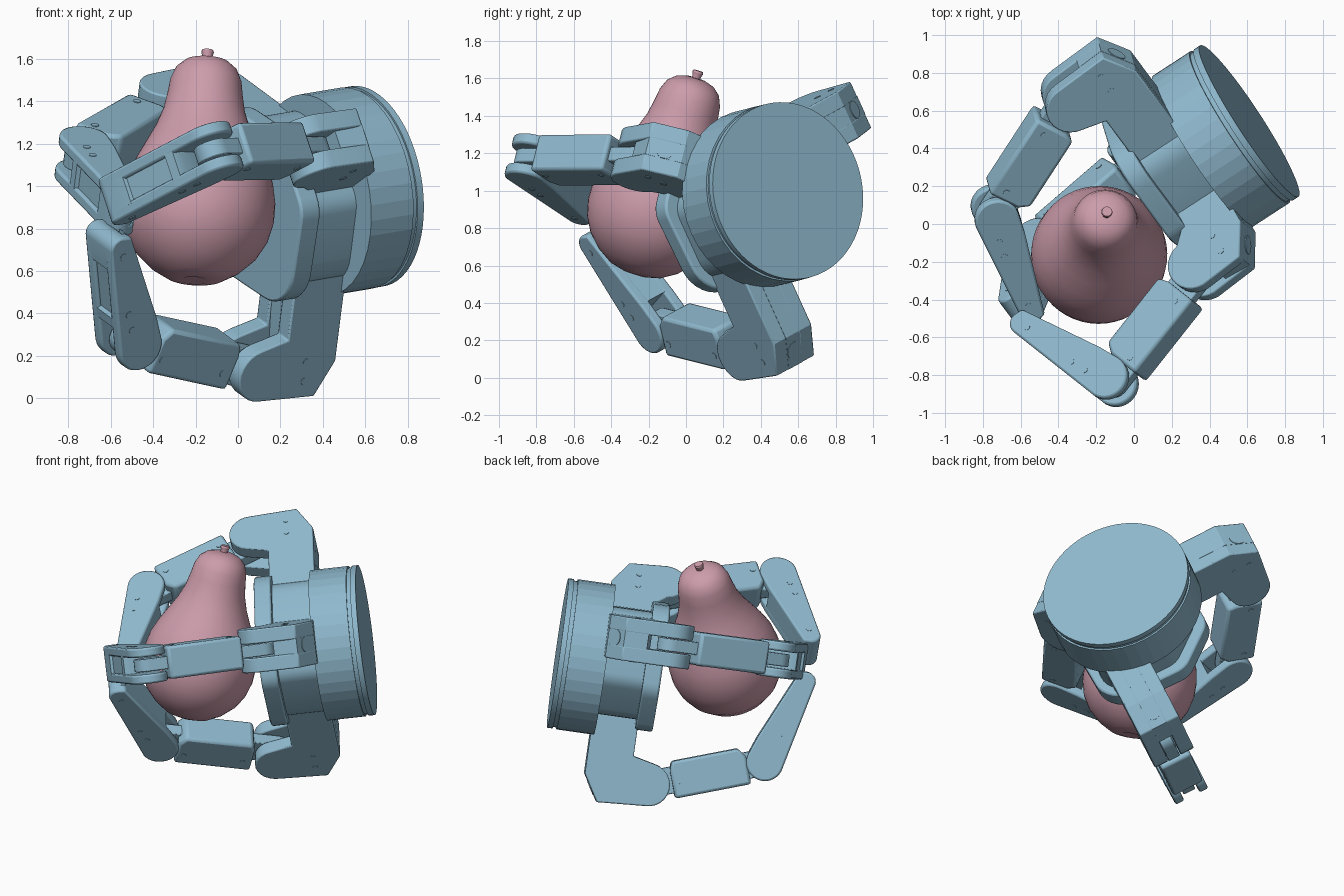
import bpy, bmesh, math
from math import cos, sin, radians, pi
from mathutils import Matrix, Vector

cube = bpy.data.objects.get("Cube")
if cube:
    bpy.data.objects.remove(cube)


def material(name, rgb):
    m = bpy.data.materials.new(name)
    m.use_nodes = True
    m.diffuse_color = (*rgb, 1)
    m.node_tree.nodes["Principled BSDF"].inputs["Base Color"].default_value = (*rgb, 1)
    return m


BLUE = material("steel blue", (0.275, 0.485, 0.615))
PINK = material("dusty pink", (0.61, 0.335, 0.41))


def finish(name, bm, mat, matrix, bevel=0.0, smooth=30):
    bmesh.ops.recalc_face_normals(bm, faces=bm.faces)
    me = bpy.data.meshes.new(name)
    bm.to_mesh(me)
    bm.free()
    me.materials.append(mat)
    ob = bpy.data.objects.new(name, me)
    bpy.context.collection.objects.link(ob)
    ob.matrix_world = matrix
    if bevel:
        b = ob.modifiers.new("edge_bevel", "BEVEL")
        b.width, b.segments, b.limit_method = bevel, 2, "ANGLE"
        b.angle_limit = radians(35)
    if smooth:
        bpy.ops.object.select_all(action="DESELECT")
        ob.select_set(True)
        bpy.context.view_layer.objects.active = ob
        bpy.ops.object.shade_smooth_by_angle(angle=radians(smooth))
    return ob


def plate(name, points, low, high, matrix, bevel=0.0):
    """Extrude a flat outline from low to high along local z."""
    bm = bmesh.new()
    face = bm.faces.new([bm.verts.new((x, y, low)) for x, y in points])
    new = bmesh.ops.extrude_face_region(bm, geom=[face])["geom"]
    bmesh.ops.translate(bm, vec=(0, 0, high - low),
                        verts=[v for v in new if isinstance(v, bmesh.types.BMVert)])
    return finish(name, bm, BLUE, matrix, bevel)


def lathe(name, profile, sides, mat, matrix, smooth=30):
    """Spin (radius, height) points around local z."""
    bm = bmesh.new()
    verts = [bm.verts.new((r, 0, h)) for r, h in profile]
    edges = [bm.edges.new(pair) for pair in zip(verts, verts[1:])]
    bmesh.ops.spin(bm, geom=verts + edges, cent=(0, 0, 0), axis=(0, 0, 1),
                   angle=2 * pi, steps=sides)
    bmesh.ops.remove_doubles(bm, verts=bm.verts, dist=0.0005)
    return finish(name, bm, mat, matrix, 0, smooth)


def disc(name, radius, low, high, matrix, sides=20):
    return lathe(name, [(0, low), (radius, low), (radius, high), (0, high)], sides, BLUE, matrix)


def arc(cx, cy, r, start, end, steps=12):
    return [(cx + r * cos(radians(start + (end - start) * i / steps)),
             cy + r * sin(radians(start + (end - start) * i / steps))) for i in range(steps + 1)]


def hull(points):
    """Convex outline around a set of points."""
    pts = sorted(set(points))

    def half(seq):
        out = []
        for p in seq:
            while len(out) > 1 and ((out[-1][0] - out[-2][0]) * (p[1] - out[-2][1])
                                    - (out[-1][1] - out[-2][1]) * (p[0] - out[-2][0])) <= 1e-7:
                out.pop()
            out.append(p)
        return out[:-1]
    return half(pts) + half(pts[::-1])


def frame(origin, x, y, z):
    m = Matrix((x, y, z)).transposed().to_4x4()
    m.translation = origin
    return m


# Hand frame: origin at the centre of the back cover, local z points to the fingers
back = Vector((0.83, 0.54, 0.14)).normalized()
side = Vector((-back.y, back.x, 0)).normalized()
up = back.cross(side)
turn = radians(-21)
hx = side * cos(turn) + up * sin(turn)
hy = hx.cross(back)
HAND = frame(Vector((0.61, 0.545, 1.0)), hx, hy, -back)

# Round housing with a stepped back cover
lathe("housing", [(0, 0.06), (0.48, 0.06), (0.48, 0.30), (0, 0.30)], 40, BLUE, HAND, 0)
lathe("back_cover", [(0, 0), (0.478, 0), (0.478, 0.035), (0.468, 0.035), (0.468, 0.065), (0, 0.065)],
      64, BLUE, HAND)

# Palm: rounded front plate and a smaller core of the same outline
outline = []
for y in (-1, 1):
    outline += arc(0, y * 0.26, 0.215, 0, 360, 32)
    for x in (-1, 1):
        outline += arc(x * 0.26, y * 0.12, 0.14, 0, 360, 32)
outline = hull(outline)
plate("palm_plate", outline, 0.55, 0.66, HAND, 0.012)
plate("palm_core", [(x * 0.82, y * 0.88) for x, y in outline], 0.29, 0.56, HAND)

LINK, TIP = 0.75, 0.65


def screw_pair(name, matrix, spots, half_width):
    for i, (x, y) in enumerate(spots):
        for s in (-1, 1):
            disc(f"{name}_{i}", 0.018, s * half_width, s * (half_width + 0.003),
                 matrix @ Matrix.Translation((x, y, 0)), 12)


def link_frame(base, x, y, angle):
    """Local x runs along the link, local y is the outer side of the finger."""
    a = radians(angle)
    f = Vector((sin(a), cos(a), 0))
    o = Vector((cos(a), -sin(a), 0))
    return base @ frame(Vector((x, y, 0)), f, o, f.cross(o))


def finger(name, pivot, knuckle, heading, lean, curl):
    h = radians(heading)
    r = Vector((cos(h), sin(h), 0))
    f = Vector((0, 0, 1))
    origin = Vector((*pivot, 0))
    base = HAND @ frame(origin, r, f, r.cross(f))
    kx, ky = knuckle

    # Arm with a forked knuckle
    arm = [(0, 0.28), (0.52, 0.28), (0.69, 0.38)] + arc(kx, ky, 0.135, 0, 170) + [(0.37, 0.57), (0, 0.57)]
    core = [(0, 0.28), (0.52, 0.28), (0.69, 0.38), (0.68, 0.53), (0.3, 0.56), (0, 0.56)]
    for s, tag in ((-1, "a"), (1, "b")):
        plate(f"{name}_knuckle_cheek_{tag}", arm, *sorted((s * 0.045, s * 0.138)), base, 0.008)
    plate(f"{name}_knuckle_core", core, -0.05, 0.05, base)
    disc(f"{name}_pivot", 0.135, 0.285, 0.565, HAND @ Matrix.Translation(origin), 28)
    screw_pair(f"{name}_knuckle_screw", base, [(0.6, 0.45), (0.5, 0.45)], 0.138)
    chamfer = Vector((0.507, -0.862, 0))
    along = Vector((0.862, 0.507, 0))
    disc(f"{name}_knuckle_plug", 0.05, -0.01, 0.004,
         base @ frame(Vector((0.605, 0.33, 0)), along, chamfer.cross(along), chamfer))

    # Middle link: narrow tongue through a padded block
    mid = link_frame(base, kx, ky, lean)
    tongue = arc(0, 0, 0.085, 90, 270) + arc(LINK, 0, 0.085, -90, 90)
    plate(f"{name}_tongue", tongue, -0.04, 0.04, mid, 0.006)
    block = [(0.17, -0.118), (0.60, -0.118), (0.64, -0.06), (0.64, 0.118), (0.15, 0.118), (0.15, -0.06)]
    plate(f"{name}_middle_block", block, -0.105, 0.105, mid, 0.018)
    screw_pair(f"{name}_middle_screw", mid, [(0.21, 0.04), (0.59, 0.04)], 0.105)

    # Fingertip: solid pad with a recessed back panel, forked at the joint
    a = radians(lean)
    end = link_frame(base, kx + LINK * sin(a), ky + LINK * cos(a), curl)
    nose = arc(TIP - 0.075, 0, 0.06, -80, 80)
    cheek = hull(arc(0, 0, 0.118, 0, 360, 32) + nose + [(TIP - 0.04, -0.065), (0.12, -0.115)])
    centre = [(0.13, -0.113), (TIP - 0.04, -0.064)] + nose + [
        (0.47, 0.071), (0.46, 0.055), (0.21, 0.08), (0.2, 0.098), (0.15, 0.102), (0.13, 0.06)]
    for s, tag in ((-1, "a"), (1, "b")):
        plate(f"{name}_tip_cheek_{tag}", cheek, *sorted((s * 0.055, s * 0.115)), end, 0.012)
    plate(f"{name}_tip_centre", centre, -0.07, 0.07, end)
    screw_pair(f"{name}_tip_screw", end, [(0.12, 0.03), (0.21, 0.03), (0.53, 0.0)], 0.115)


finger("upper_finger", (0.035, -0.268), (0.536, 0.68), -45, -25, -75)
finger("lower_finger", (0.03, 0.268), (0.536, 0.69), 45, -19, -71)
finger("front_finger", (0, -0.055), (0.575, 0.62), 180, 20, -64)

# Pear, leaning back, with a short stem
axis = Vector((0.06, 0.33, 1.05)).normalized()
px = Vector((0, 1, 0)).cross(axis).normalized()
PEAR = frame(Vector((-0.205, -0.275, 0.555)), px, axis.cross(px), axis)
curve = [(0, 0.02), (0.06, 0.0), (0.14, 0.02), (0.22, 0.07), (0.29, 0.14), (0.335, 0.22), (0.358, 0.31),
         (0.36, 0.40), (0.345, 0.49), (0.31, 0.58), (0.265, 0.67), (0.225, 0.75), (0.193, 0.84),
         (0.178, 0.92), (0.168, 0.99), (0.145, 1.045), (0.105, 1.08), (0.05, 1.098), (0, 1.1)]
lathe("pear_body", curve, 48, PINK, PEAR, 60)
lathe("pear_stem", [(0, 1.08), (0.022, 1.08), (0.024, 1.11), (0.03, 1.13), (0.027, 1.14), (0, 1.14)],
      14, PINK, PEAR)
